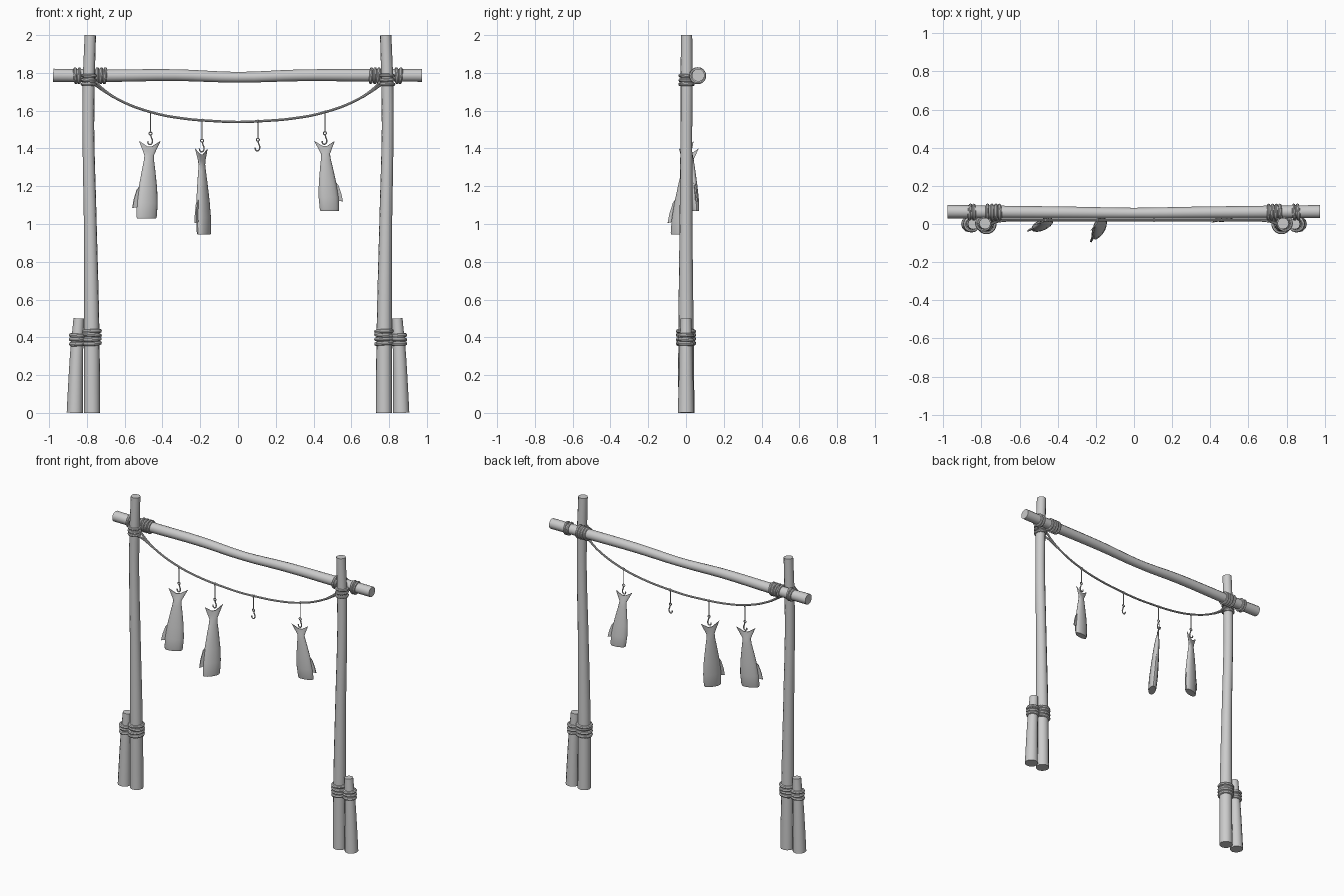
import bpy, bmesh, math, random
from mathutils import Vector, Matrix

random.seed(4)
if "Cube" in bpy.data.objects:
    bpy.data.objects.remove(bpy.data.objects["Cube"], do_unlink=True)

grey = bpy.data.materials.new("plain grey")
grey.use_nodes = True
colour = (0.6, 0.6, 0.6, 1)
grey.diffuse_color = colour
grey.node_tree.nodes["Principled BSDF"].inputs["Base Color"].default_value = colour


def finish(obj, angle=40):
    """Activate an object, make it a mesh and shade it smooth with sharp edges."""
    bpy.ops.object.select_all(action='DESELECT')
    obj.select_set(True)
    bpy.context.view_layer.objects.active = obj
    if obj.type == 'CURVE':
        bpy.ops.object.convert(target='MESH')
        obj = bpy.context.object
    bpy.ops.object.shade_smooth_by_angle(angle=math.radians(angle))
    return obj


def tube(name, strands, radius, cyclic=False, sides=3, steps=4):
    """Smooth round tube; each strand point is (x, y, z) or (x, y, z, thickness)."""
    data = bpy.data.curves.new(name, 'CURVE')
    data.dimensions = '3D'
    data.bevel_depth = radius
    data.bevel_resolution = sides
    data.resolution_u = steps
    data.use_fill_caps = True
    for pts in strands:
        spline = data.splines.new('BEZIER')
        spline.bezier_points.add(len(pts) - 1)
        spline.use_cyclic_u = cyclic
        for bp, p in zip(spline.bezier_points, pts):
            bp.co = p[:3]
            bp.radius = p[3] if len(p) > 3 else 1
            bp.handle_left_type = bp.handle_right_type = 'AUTO'
    data.materials.append(grey)
    obj = bpy.data.objects.new(name, data)
    bpy.context.collection.objects.link(obj)
    return finish(obj)


def ring(center, axis, radius, tilt=0.08):
    """Slightly tilted loop of points around an axis."""
    wobble = Vector([random.uniform(-tilt, tilt) for _ in range(3)])
    rot = (Vector(axis) + wobble).to_track_quat('Z', 'Y')
    return [Vector(center) + rot @ Vector((radius * math.cos(a), radius * math.sin(a), 0))
            for a in (i * math.tau / 8 for i in range(8))]


def side_name(s):
    return "left" if s > 0 else "right"


# Posts, braces and their lashings, one set per side
for s in (-1, 1):
    n = side_name(s)
    tube(n + "_post", [[(s * .773, .002, 0, .043), (s * .774, 0, .4, .041),
                        (s * .782, 0, 1, .034), (s * .792, .002, 1.5, .031),
                        (s * .79, .003, 1.75, .032), (s * .782, .003, 2, .03)]], 1, sides=4)
    tube(n + "_brace", [[(s * .864, 0, 0, .043), (s * .855, 0, .3, .035),
                         (s * .843, 0, .5, .028)]], 1, sides=4)
    lower = [ring((s * .774, 0, z), (0, 0, 1), .042) for z in (.368, .39, .412, .432)]
    lower += [ring((s * .852, 0, z), (0, 0, 1), .033) for z in (.366, .388, .41)]
    tube(n + "_lower_lashing", lower, .011, True, 2)
    upper = [ring((s * .79, .003, z), (0, 0, 1), .034) for z in (1.74, 1.762, 1.785)]
    upper += [ring((s * (.79 + d), .062, 1.785), (1, 0, 0), .036)
              for d in (.07, .05, -.022, -.045, -.065, -.085)]
    tube(n + "_upper_lashing", upper, .009, True, 2)

# Crossbeam, with a slight sag
tube("crossbeam", [[(-.978, .065, 1.787, .035), (-.7, .063, 1.785, .033),
                    (-.33, .06, 1.788, .031), (0, .057, 1.777, .028),
                    (.33, .06, 1.787, .031), (.7, .063, 1.787, .033),
                    (.975, .065, 1.787, .034)]], 1, sides=4)

# Sagging line with a second strand looping behind each post
half = [(.11, 1.544), (.3, 1.56), (.46, 1.592), (.62, 1.652), (.71, 1.71), (.765, 1.765)]
line = [(-x, .02, z) for x, z in reversed(half)] + [(0, .02, 1.54)] + [(x, .02, z) for x, z in half]
ends = [[(s * .66, .02, 1.672), (s * .73, .008, 1.718), (s * .775, -.02, 1.75)] for s in (-1, 1)]
tube("hanging_line", [line] + ends, .0065, sides=2)

# Hooks on short cords: x, cord top, eye height
hook_shape = [(0, 0), (.004, -.016), (.01, -.036), (.003, -.053), (-.01, -.052), (-.015, -.037)]
hooks = [(-.463, 1.59, 1.483), (-.19, 1.548, 1.445), (.105, 1.543, 1.45), (.46, 1.592, 1.485)]
for i, (x, top, eye) in enumerate(hooks, 1):
    tube(f"cord_{i}", [[(x, .02, top), (x, .02, eye)]], .003, sides=1, steps=1)
    tube(f"cord_knot_{i}", [ring((x, .02, top), (1, 0, 0), .007)], .003, True, 1)
    tube(f"hook_{i}", [[(x + u, .02, eye - .008 + w) for u, w in hook_shape]], .004, sides=1)
    tube(f"hook_eye_{i}", [ring((x, .02, eye - .004), (0, 1, 0), .008)], .003, True, 1)

# Headless fish sections: height, half width, half thickness, tail notch
sections = [(-.41, .055, .023, 0), (-.4, .058, .026, 0), (-.33, .06, .028, 0),
            (-.25, .053, .025, 0), (-.16, .039, .02, 0), (-.11, .03, .016, 0),
            (-.077, .027, .012, 0), (-.06, .037, .007, .006), (-.038, .062, .003, .038)]
fin_outline = [(.04, -.23), (.063, -.26), (.077, -.31), (.083, -.355), (.053, -.35)]


def fish(name, top, bottom, turn, fin_side):
    """Fish hung by the tail, leaning from its top point to its bottom point."""
    bm = bmesh.new()
    count = 14
    rings = []
    for z, w, t, notch in sections:
        angles = [math.tau * i / count for i in range(count)]
        rings.append([bm.verts.new((w * math.cos(a), t * math.sin(a),
                                    z + notch * abs(math.cos(a)))) for a in angles])
    for a, b in zip(rings, rings[1:]):
        for i in range(count):
            j = (i + 1) % count
            bm.faces.new((a[i], a[j], b[j], b[i]))
    bm.faces.new(rings[0][::-1])
    # Tail tip closed as strips across its thickness
    tip = rings[-1]
    for i in range(count // 2):
        quad = [tip[i], tip[i + 1], tip[-i - 1], tip[-i % count]]
        bm.faces.new(list(dict.fromkeys(quad)))
    # Back fin as a thin plate
    plates = [[bm.verts.new((fin_side * x, y, z)) for x, z in fin_outline] for y in (-.004, .004)]
    bm.faces.new(plates[0])
    bm.faces.new(plates[1][::-1])
    for i in range(len(fin_outline)):
        j = (i + 1) % len(fin_outline)
        bm.faces.new((plates[0][i], plates[0][j], plates[1][j], plates[1][i]))
    # Turn, scale and lean
    top, bottom = Vector(top), Vector(bottom)
    size = (top.z - bottom.z) / .41
    width = min(size, 1)
    rot = Matrix.Rotation(math.radians(turn), 3, 'Z')
    for v in bm.verts:
        p = rot @ Vector((v.co.x * width, v.co.y * width, 0))
        v.co = p + top.lerp(bottom, -v.co.z / .41)
    bmesh.ops.recalc_face_normals(bm, faces=bm.faces)
    mesh = bpy.data.meshes.new(name)
    bm.to_mesh(mesh)
    bm.free()
    mesh.materials.append(grey)
    obj = bpy.data.objects.new(name, mesh)
    bpy.context.collection.objects.link(obj)
    finish(obj, 50)


fish("right_fish", (-.467, .018, 1.44), (-.484, -.01, 1.03), 22, -1)
fish("middle_fish", (-.194, .015, 1.4), (-.18, -.032, .945), 57, -1)
fish("left_fish", (.458, .018, 1.44), (.485, .046, 1.07), 12, 1)
